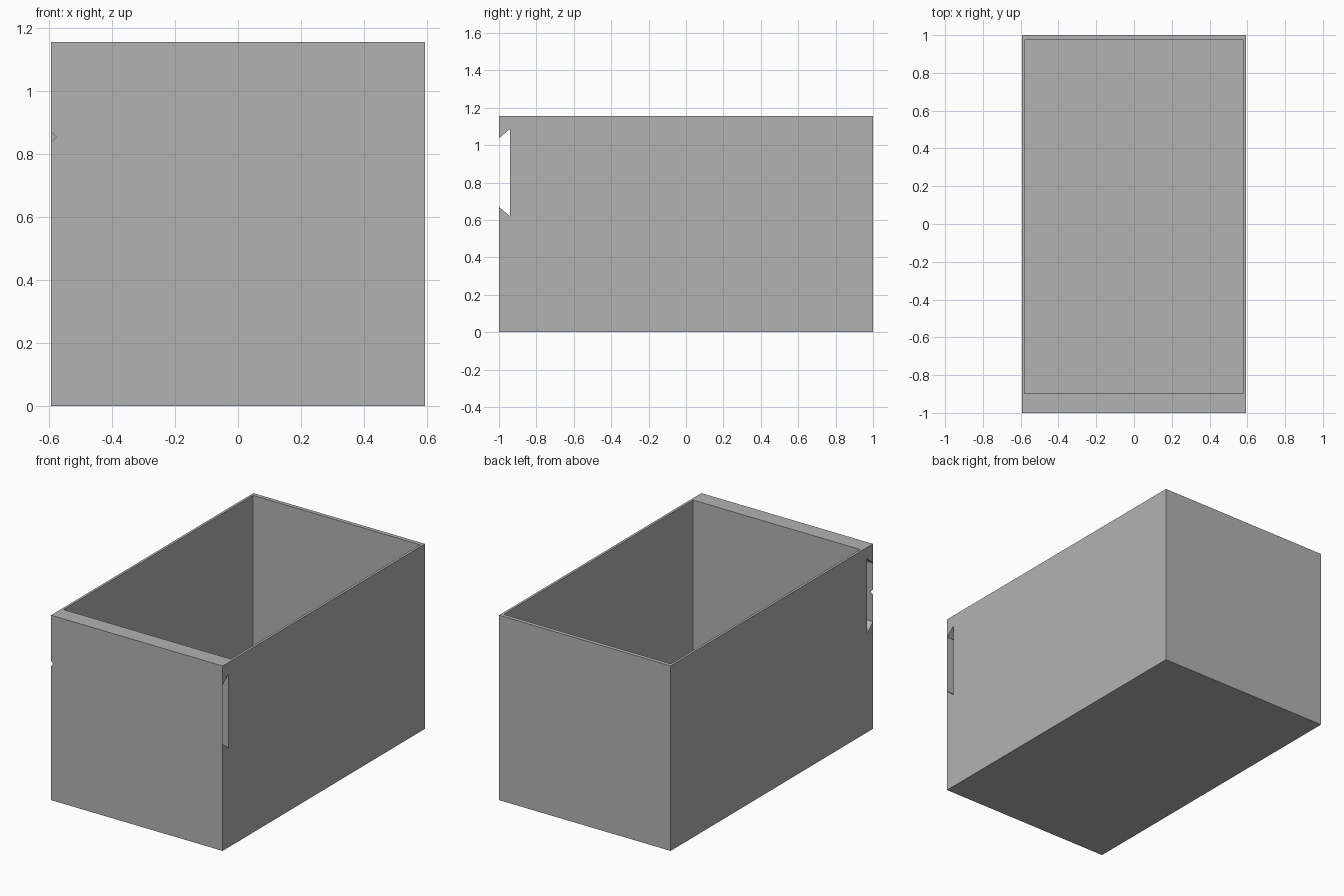
import bpy
import bmesh

if "Cube" in bpy.data.objects:
    bpy.data.objects.remove(bpy.data.objects["Cube"])

HALF_W, HEIGHT = 0.594, 1.157
SIDE, FRONT_IN, BACK_IN, FLOOR = 0.022, -0.897, 0.975, 0.024
SLOT_LOW, SLOT_HIGH, SLOT_MID = 0.67, 1.037, 0.855

plastic = bpy.data.materials.new("grey plastic")
plastic.diffuse_color = (0.45, 0.45, 0.45, 1)
plastic.use_nodes = True
plastic.node_tree.nodes["Principled BSDF"].inputs["Base Color"].default_value = plastic.diffuse_color


def make_object(name, bm):
    mesh = bpy.data.meshes.new(name)
    bm.to_mesh(mesh)
    bm.free()
    mesh.materials.append(plastic)
    obj = bpy.data.objects.new(name, mesh)
    bpy.context.collection.objects.link(obj)
    return obj


# Bin: side profile with a dovetail label slot, extruded across the width
profile = [(-1, 0), (1, 0), (1, HEIGHT), (-1, HEIGHT),
           (-1, SLOT_HIGH), (-0.941, 1.087), (-0.941, 0.62), (-1, SLOT_LOW)]
bm = bmesh.new()
side = bm.faces.new([bm.verts.new((-HALF_W, y, z)) for y, z in profile])
ext = bmesh.ops.extrude_face_region(bm, geom=[side])
moved = [v for v in ext["geom"] if isinstance(v, bmesh.types.BMVert)]
bmesh.ops.translate(bm, verts=moved, vec=(2 * HALF_W, 0, 0))
bmesh.ops.recalc_face_normals(bm, faces=bm.faces)

# Open compartment: inset the top face, then push it down to the floor
top = next(f for f in bm.faces
           if all(abs(v.co.z - HEIGHT) < 1e-5 for v in f.verts))
bmesh.ops.inset_region(bm, faces=[top], thickness=SIDE)
for v in top.verts:
    v.co.y = FRONT_IN if v.co.y < 0 else BACK_IN
well = bmesh.ops.extrude_face_region(bm, geom=[top])
for v in well["geom"]:
    if isinstance(v, bmesh.types.BMVert):
        v.co.z = FLOOR
if top.is_valid:
    bmesh.ops.delete(bm, geom=[top], context="FACES_ONLY")
bmesh.ops.recalc_face_normals(bm, faces=bm.faces)
make_object("bin_body", bm)

# Thin front sheet closing the slot, with a small notch on its left edge
sheet = [(-HALF_W, SLOT_LOW), (HALF_W, SLOT_LOW), (HALF_W, SLOT_HIGH),
         (-HALF_W, SLOT_HIGH), (-HALF_W, SLOT_MID + 0.016),
         (-HALF_W + 0.016, SLOT_MID), (-HALF_W, SLOT_MID - 0.016)]
bm = bmesh.new()
bm.faces.new([bm.verts.new((x, -1, z)) for x, z in sheet])
make_object("slot_cover", bm)
